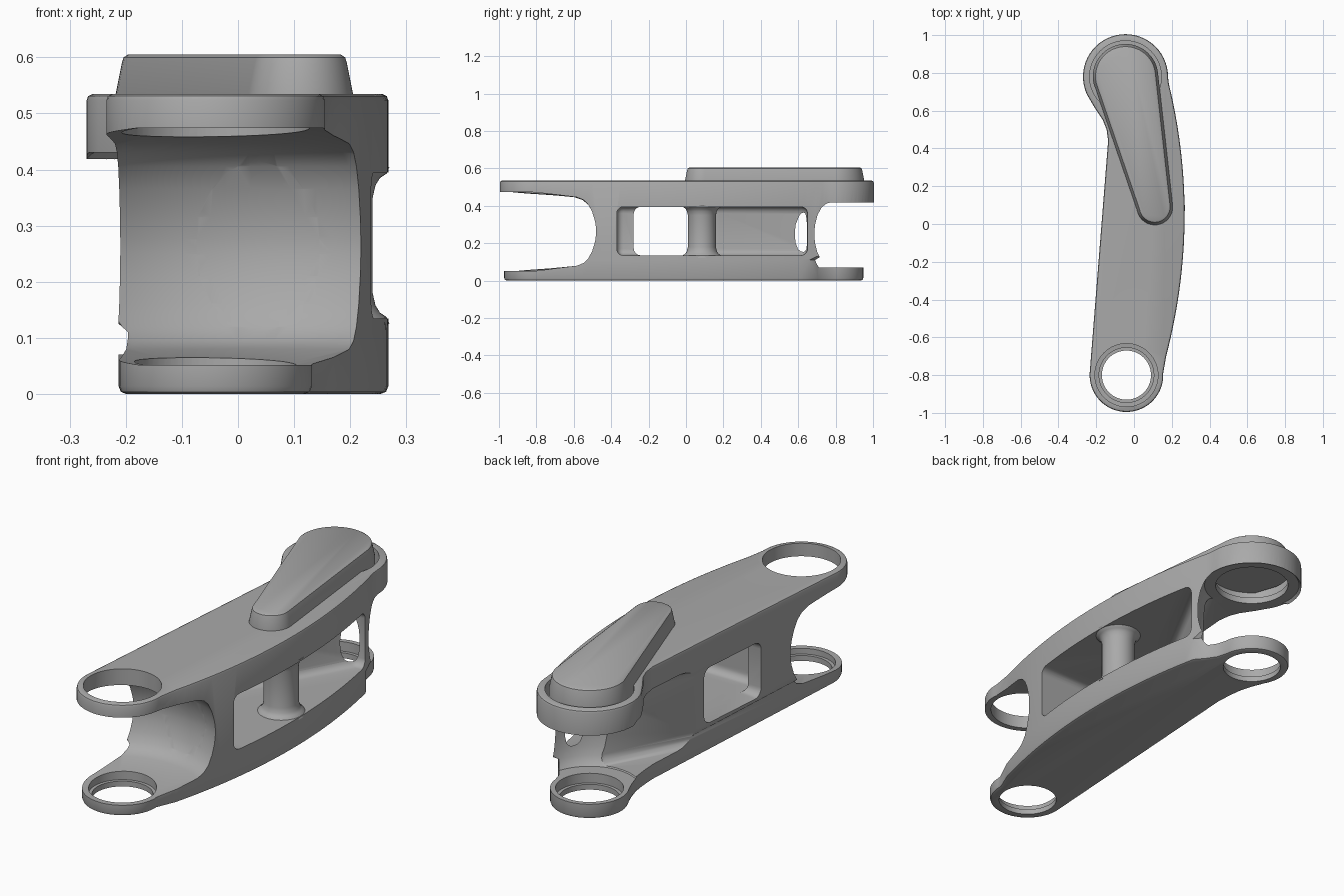
import bpy, bmesh, math
from mathutils import Vector

if "Cube" in bpy.data.objects:
    bpy.data.objects.remove(bpy.data.objects["Cube"], do_unlink=True)

metal = bpy.data.materials.new("plain_grey")
GREY = (0.4, 0.4, 0.4, 1)
metal.use_nodes = True
metal.diffuse_color = GREY
metal.node_tree.nodes["Principled BSDF"].inputs["Base Color"].default_value = GREY

FRONT = (-0.04, -0.80)
REAR = (-0.045, 0.78)


def finish(name, bm):
    bmesh.ops.recalc_face_normals(bm, faces=bm.faces)
    mesh = bpy.data.meshes.new(name)
    bm.to_mesh(mesh)
    bm.free()
    mesh.materials.append(metal)
    ob = bpy.data.objects.new(name, mesh)
    bpy.context.collection.objects.link(ob)
    return ob


def activate(ob):
    bpy.ops.object.select_all(action='DESELECT')
    ob.select_set(True)
    bpy.context.view_layer.objects.active = ob


def arc(c, r, a0, a1, n=32):
    """Points on a circle, angles in degrees."""
    angles = [math.radians(a0 + (a1 - a0) * i / n) for i in range(n + 1)]
    return [(c[0] + r * math.cos(a), c[1] + r * math.sin(a)) for a in angles]


def inset(points, d):
    """Move a counter-clockwise outline inwards."""
    out = []
    for i, p in enumerate(points):
        a, b = Vector(points[i - 1]), Vector(points[(i + 1) % len(points)])
        t = (b - a).normalized()
        out.append((p[0] - t.y * d, p[1] + t.x * d))
    return out


def loft(name, layers):
    """Skin a stack of (outline, height) layers of equal point count."""
    bm = bmesh.new()
    rings = [[bm.verts.new((x, y, z)) for x, y in pts] for pts, z in layers]
    n = len(rings[0])
    for low, high in zip(rings, rings[1:]):
        for i in range(n):
            j = (i + 1) % n
            bm.faces.new((low[i], low[j], high[j], high[i]))
    bm.faces.new(rings[0][::-1])
    bm.faces.new(rings[-1])
    return finish(name, bm)


def turned(name, centre, profile, n=64):
    """Round part from (radius, height) pairs."""
    return loft(name, [(arc(centre, r, 0, 360 - 360 / n, n - 1), z) for r, z in profile])


def block(name, pts, z0, z1, bevel):
    """Prism with rounded edges."""
    ob = loft(name, [(pts, z0), (pts, z1)])
    activate(ob)
    mod = ob.modifiers.new("round", 'BEVEL')
    mod.width, mod.segments, mod.limit_method = bevel, 5, 'NONE'
    bpy.ops.object.modifier_apply(modifier=mod.name)
    return ob


def cut(target, cutter):
    activate(target)
    mod = target.modifiers.new("cut", 'BOOLEAN')
    mod.operation, mod.solver, mod.object = 'DIFFERENCE', 'EXACT', cutter
    bpy.ops.object.modifier_apply(modifier=mod.name)
    bpy.data.objects.remove(cutter, do_unlink=True)


def mirrored(profile, mid):
    """Repeat the lower half of a profile above its middle height."""
    return profile + [(r, 2 * mid - z) for r, z in profile[::-1]]


def outline(r_front, r_rear, y_end, right_neck, rear_arc, left_neck):
    bow = [-0.70 + (y_end + 0.70) * i / 28 for i in range(29)]
    return (arc(FRONT, r_front, 177, 363)
            + [(0.268 - 0.174 * (y - 0.05) ** 2, y) for y in bow]
            + right_neck + arc(REAR, r_rear, *rear_arc) + left_neck)


# Arm body: curved outline, with smaller eyes at the bottom than at the top
top = outline(0.195, 0.225, 0.70, [(0.187, 0.73), (0.183, 0.75)], (0, 205),
              [(-0.205, 0.61), (-0.165, 0.55), (-0.145, 0.5), (-0.137, 0.44)])
bottom = outline(0.172, 0.168, 0.66, [(0.165, 0.705), (0.135, 0.75)], (5, 210),
                 [(-0.168, 0.64), (-0.15, 0.58), (-0.142, 0.52), (-0.137, 0.44)])
body = loft("arm_body", [
    (inset(bottom, 0.014), 0), (inset(bottom, 0.004), 0.004), (bottom, 0.014),
    (bottom, 0.11), (top, 0.13), (top, 0.523),
    (inset(top, 0.003), 0.531), (inset(top, 0.011), 0.535)])

# Fork slots at both ends
cut(body, turned("front_slot", (0, -0.93), mirrored(
    [(0.18, 0.052), (0.40, 0.08), (0.435, 0.095), (0.46, 0.12), (0.48, 0.16),
     (0.495, 0.21), (0.5, 0.25)], 0.263), 128))
cut(body, turned("rear_slot", REAR, mirrored(
    [(0.215, 0.07), (0.228, 0.085), (0.24, 0.11), (0.251, 0.15),
     (0.258, 0.2), (0.26, 0.24)], 0.25), 96))

# Inner cavity open to the right, with a diagonal wall at the back
cut(body, block("cavity", [(0.5, -0.37), (0.5, 0.65), (0.16, 0.65), (-0.11, 0.15),
                           (-0.13, -0.37)], 0.135, 0.395, 0.035))
# Left window and the recess behind the diagonal wall
cut(body, block("left_window", [(-0.5, -0.28), (0, -0.28), (0, 0.10), (-0.5, 0.10)],
                0.135, 0.395, 0.04))
cut(body, block("left_recess", [(-0.6, 0.12), (-0.185, 0.12), (0.06, 0.58),
                                (-0.04, 0.78), (-0.6, 0.78)], 0.075, 0.43, 0.04))

# Oval hole through the front wall
oval = loft("oval_hole", [([(0.036 + 0.11 * x, 0.262 + 0.152 * y) for x, y in
                            arc((0, 0), 1, 0, 355, 71)], z) for z in (0.3, 0.6)])
for v in oval.data.vertices:
    v.co = (v.co.x, -v.co.z, v.co.y)
oval.data.flip_normals()
cut(body, oval)

# Bearing bores, stepped in the bottom eyes
cut(body, turned("front_top_bore", FRONT, [(0.167, 0.4), (0.167, 0.7)]))
cut(body, turned("rear_top_bore", REAR, [(0.165, 0.35), (0.165, 0.46), (0.19, 0.46), (0.19, 0.7)]))
for name, eye in (("front_bottom_bore", FRONT), ("rear_bottom_bore", REAR)):
    cut(body, turned(name, eye, [(0.13, -0.1), (0.13, 0.025), (0.145, 0.025), (0.145, 0.13)]))

# Post between the plates at the bowed side
post = turned("post", (0.165, 0.085), mirrored(
    [(0.105, 0.125), (0.1, 0.137), (0.088, 0.145), (0.08, 0.158), (0.075, 0.18)], 0.265))


# Tapered lid: two round ends joined by straight sides
def lid_outline(d):
    return arc(REAR, 0.173 - d, 6, 191, 36) + arc((0.11, 0.09), 0.095 - d, 191, 366, 28)


lid = loft("lid", [(lid_outline(0), 0.5), (lid_outline(0), 0.535), (lid_outline(0.011), 0.59),
                   (lid_outline(0.014), 0.6), (lid_outline(0.022), 0.605)])

for ob in (body, post, lid):
    activate(ob)
    bpy.ops.object.shade_smooth_by_angle(angle=math.radians(35))
